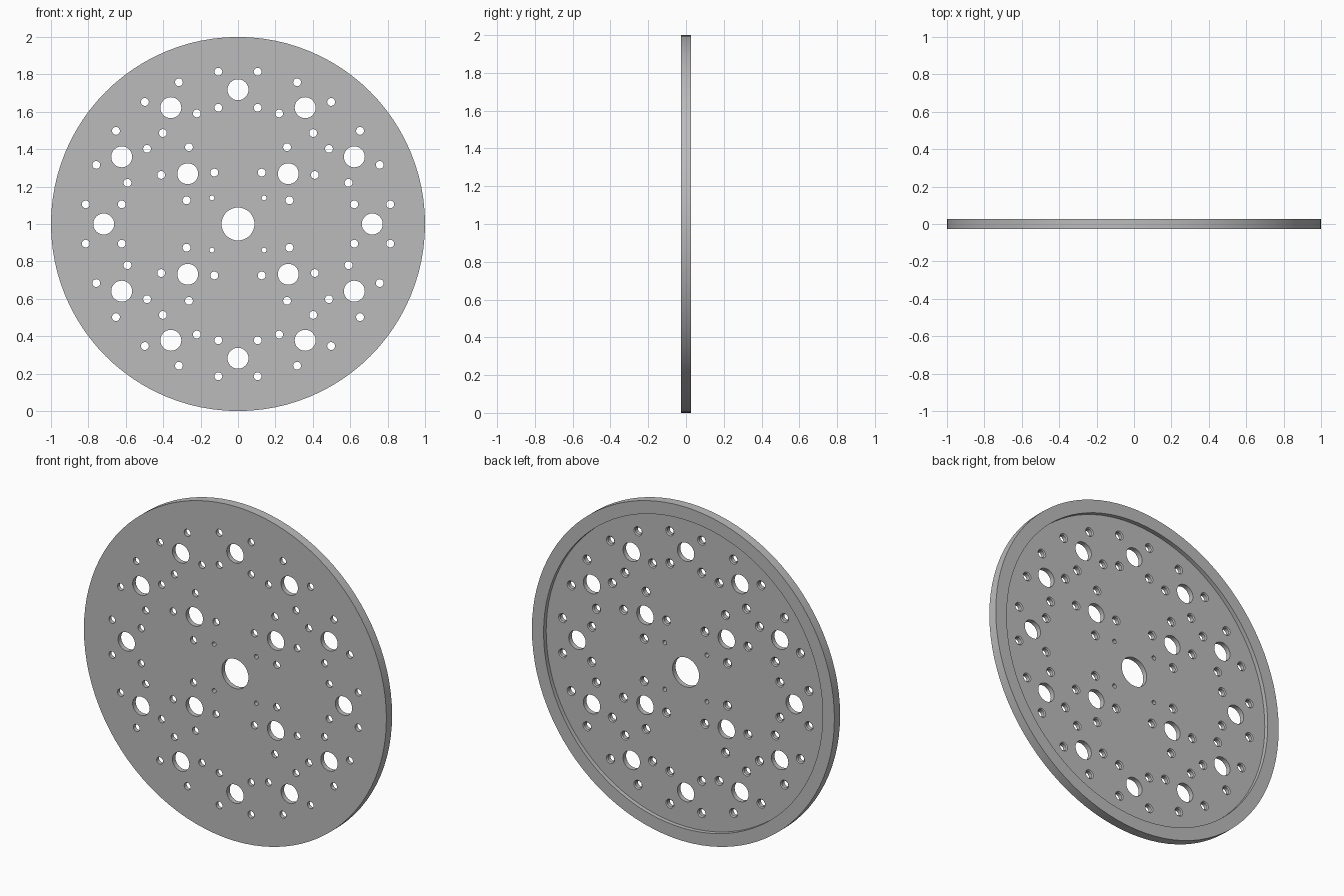
import bpy, bmesh, math
from mathutils import Matrix, Vector

if "Cube" in bpy.data.objects:
    bpy.data.objects.remove(bpy.data.objects["Cube"], do_unlink=True)

FRONT, FLOOR, BACK = -0.027, 0.002, 0.027
CENTRE = Vector((0, 0, 1))

grey = bpy.data.materials.new("plain grey")
grey.use_nodes = True
colour = (0.5, 0.5, 0.5, 1)
grey.diffuse_color = colour
grey.node_tree.nodes["Principled BSDF"].inputs["Base Color"].default_value = colour


def revolve(bm, profile, place, sides):
    """Closed solid turned about the y axis from (radius, y) pairs."""
    rings = []
    for r, y in profile:
        ring = []
        for i in range(sides):
            a = math.tau * i / sides
            ring.append(bm.verts.new(place + Vector((r * math.cos(a), y, r * math.sin(a)))))
        rings.append(ring)
    for low, high in zip(rings, rings[1:]):
        for i in range(sides):
            j = (i + 1) % sides
            bm.faces.new((low[i], high[i], high[j], low[j]))
    bm.faces.new(rings[0])
    bm.faces.new(rings[-1][::-1])


def make_object(name, bm):
    bmesh.ops.recalc_face_normals(bm, faces=bm.faces)
    mesh = bpy.data.meshes.new(name)
    bm.to_mesh(mesh)
    bm.free()
    mesh.materials.append(grey)
    obj = bpy.data.objects.new(name, mesh)
    bpy.context.collection.objects.link(obj)
    return obj


# Disc with a raised rim around a recessed back
bm = bmesh.new()
revolve(bm, [(1, FRONT), (1, BACK), (0.923, BACK), (0.923, FLOOR)], CENTRE, 96)
disc = make_object("backing_disc", bm)

# Hole cutters
bm = bmesh.new()


def polar(radial, tangent, angle):
    return CENTRE + Matrix.Rotation(angle, 3, "Y") @ Vector((radial, 0, tangent))


def hole(place, r, sides, flare=0.0):
    revolve(bm, [(r, -0.1), (r, FLOOR - 0.006), (r + flare, FLOOR), (r + flare, 0.1)], place, sides)


def hole_group(radius, angle):
    """Large hole with four small countersunk holes around it."""
    hole(polar(radius, 0, angle), 0.056, 32)
    for dr in (-0.096, 0.096):
        for dt in (-0.105, 0.105):
            hole(polar(radius + dr, dt, angle), 0.021, 20, 0.006)


hole(CENTRE, 0.088, 48)
for k in range(12):
    hole_group(0.718, k * math.tau / 12)
for k in range(4):
    angle = math.tau * (k + 0.5) / 4
    hole_group(0.38, angle)
    hole(polar(0.197, 0, angle), 0.013, 16)
cutter = make_object("hole_cutter", bm)
cutter.hide_render = True

# Drill the disc, then discard the cutter
drill = disc.modifiers.new("drill", "BOOLEAN")
drill.operation = "DIFFERENCE"
drill.solver = "EXACT"
drill.object = cutter
bpy.context.view_layer.objects.active = disc
disc.select_set(True)
cutter.select_set(False)
bpy.ops.object.modifier_apply(modifier="drill")
bpy.data.objects.remove(cutter, do_unlink=True)
bpy.ops.object.shade_smooth_by_angle(angle=math.radians(30))
